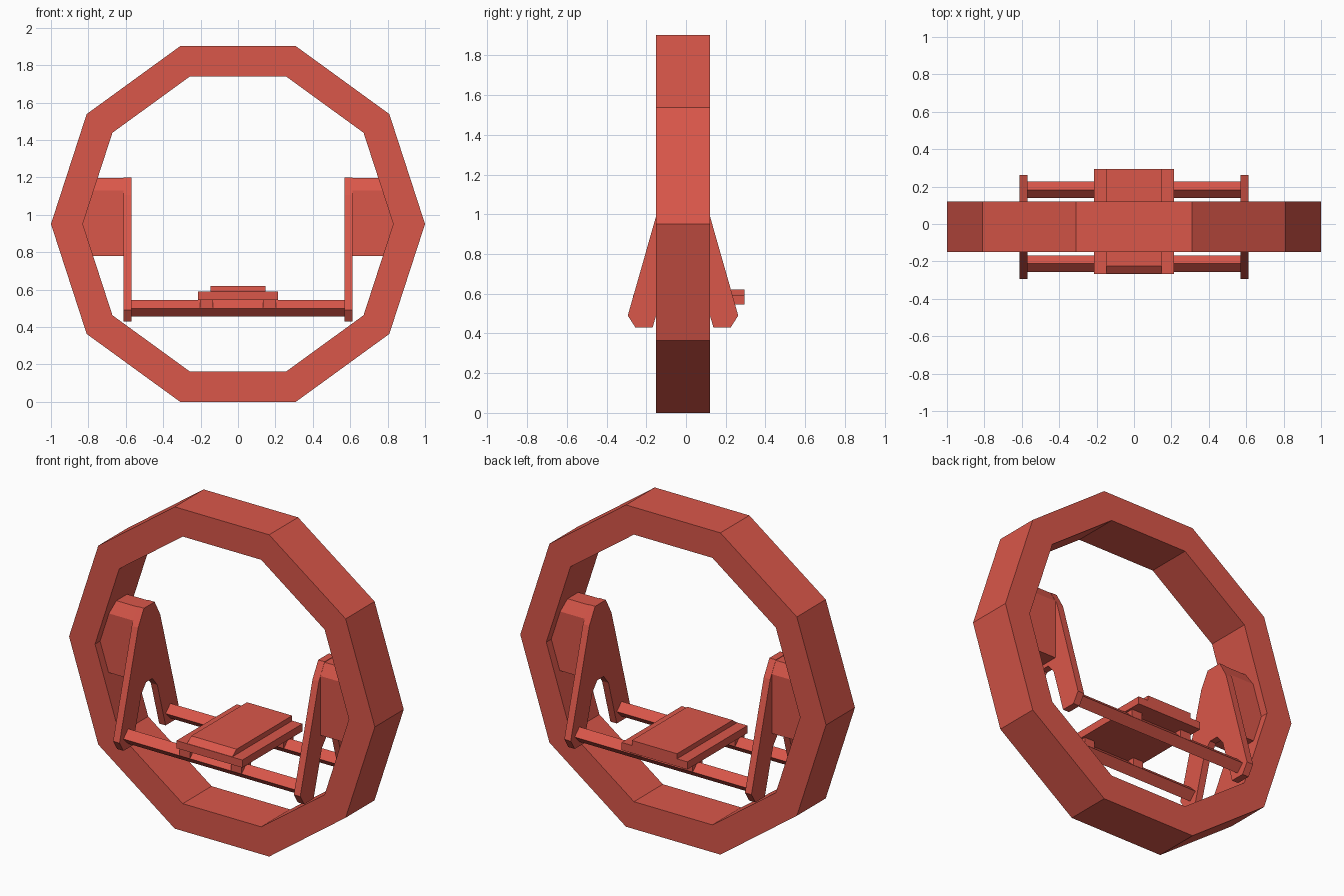
import bpy, bmesh, math

if "Cube" in bpy.data.objects:
    bpy.data.objects.remove(bpy.data.objects["Cube"])

red = bpy.data.materials.new("warm red")
red.diffuse_color = (0.70, 0.095, 0.068, 1)
red.use_nodes = True
red.node_tree.nodes["Principled BSDF"].inputs["Base Color"].default_value = red.diffuse_color

CY = -0.015            # middle of the ring in depth
CZ = 0.951             # ring centre height


def finish(name, bm):
    bmesh.ops.recalc_face_normals(bm, faces=bm.faces)
    me = bpy.data.meshes.new(name)
    bm.to_mesh(me)
    bm.free()
    me.materials.append(red)
    ob = bpy.data.objects.new(name, me)
    bpy.context.collection.objects.link(ob)
    return ob


def extrude_x(name, profile, x0, x1):
    """Closed (y, z) profile extruded along x."""
    bm = bmesh.new()
    face = bm.faces.new([bm.verts.new((x0, y, z)) for y, z in profile])
    res = bmesh.ops.extrude_face_region(bm, geom=[face])
    verts = [g for g in res["geom"] if isinstance(g, bmesh.types.BMVert)]
    bmesh.ops.translate(bm, verts=verts, vec=(x1 - x0, 0, 0))
    return finish(name, bm)


def box(name, x0, x1, y0, y1, z0, z1):
    return extrude_x(name, [(y0, z0), (y1, z0), (y1, z1), (y0, z1)], x0, x1)


def mirrored(half):
    """Mirror half-profile (half width, z) about the ring's middle."""
    return [(CY + h, z) for h, z in half] + [(CY - h, z) for h, z in reversed(half)]


# ten-sided ring
bm = bmesh.new()
loops = []
for r, y in ((1.0, -0.15), (1.0, 0.12), (0.83, 0.12), (0.83, -0.15)):
    loops.append([bm.verts.new((r * math.cos(math.tau * i / 10), y,
                                CZ + r * math.sin(math.tau * i / 10))) for i in range(10)])
for k in range(4):
    a, b = loops[k], loops[(k + 1) % 4]
    for i in range(10):
        j = (i + 1) % 10
        bm.faces.new((a[i], a[j], b[j], b[i]))
finish("ring", bm)

# forked side brackets and the hubs joining them to the ring
fork = mirrored([(0.05, 1.2), (0.103, 1.105), (0.278, 0.49), (0.24, 0.43),
                 (0.153, 0.43), (0.075, 0.70), (0.03, 0.755)])
hub = mirrored([(0.05, 1.197), (0.088, 1.13), (0.088, 0.78)])
for side, s in (("left", -1), ("right", 1)):
    extrude_x(side + "_bracket", fork, s * 0.57, s * 0.612)
    extrude_x(side + "_hub", hub, s * 0.60, s * 0.84)

# diamond-section rails with seat feet
for end, s in (("front", -1), ("back", 1)):
    y = CY + s * 0.197
    r = 0.044
    extrude_x(end + "_rail", [(y - r, 0.5), (y, 0.5 - r), (y + r, 0.5), (y, 0.5 + r)],
              -0.59, 0.59)
    for side, t in (("left", -1), ("right", 1)):
        box(f"{end}_{side}_foot", t * 0.135, t * 0.203, y - 0.045, y + 0.045, 0.5, 0.55)

# seat base and raised cushion with a sloped front
box("seat_base", -0.215, 0.215, -0.267, 0.295, 0.545, 0.59)
extrude_x("seat_cushion", [(-0.267, 0.588), (0.295, 0.588), (0.295, 0.62), (-0.225, 0.62)],
          -0.148, 0.148)
